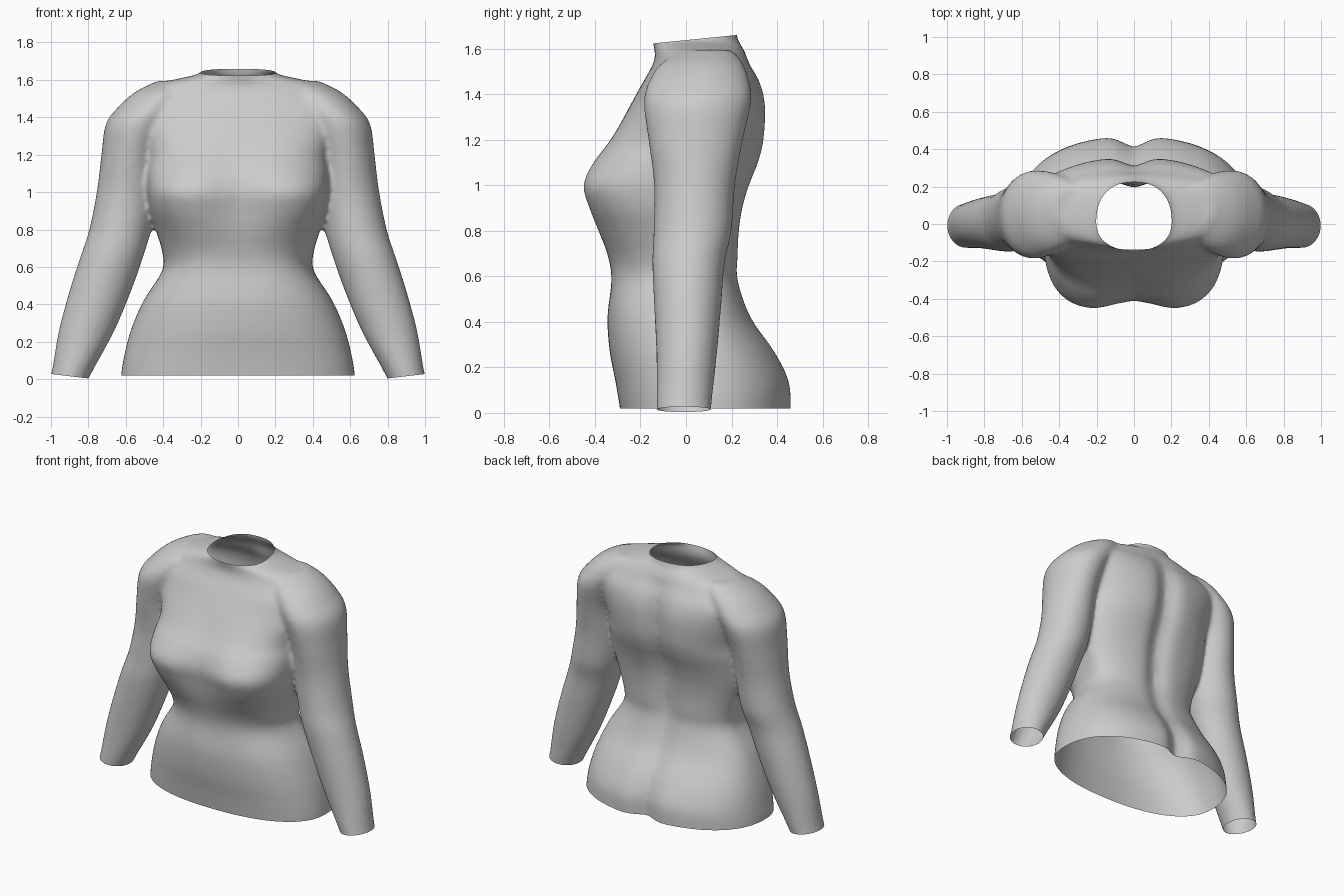
import bpy, bmesh, math
from mathutils import Vector

cube = bpy.data.objects.get("Cube")
if cube:
    bpy.data.objects.remove(cube)

cloth = bpy.data.materials.new("light grey cloth")
cloth.use_nodes = True
GREY = (0.6, 0.6, 0.6, 1)
cloth.diffuse_color = GREY
cloth.node_tree.nodes["Principled BSDF"].inputs["Base Color"].default_value = GREY

# Torso sections: z, half width, front y, back y, front groove, back groove, front squareness
TORSO = [
    (-.12, .63, -.27, .465, 0, .06, 2.3),
    (.02, .625, -.29, .468, 0, .06, 2.3),
    (.14, .605, -.31, .46, 0, .055, 2.3),
    (.27, .57, -.335, .395, 0, .04, 2.3),
    (.42, .505, -.345, .29, 0, .03, 2.4),
    (.58, .405, -.337, .235, .01, .03, 2.5),
    (.68, .405, -.35, .235, .01, .04, 2.6),
    (.80, .44, -.405, .24, .03, .04, 2.8),
    (.90, .47, -.445, .255, .05, .045, 3.2),
    (1.0, .485, -.47, .285, .06, .05, 3.4),
    (1.1, .49, -.425, .325, .04, .05, 3.0),
    (1.2, .49, -.345, .35, .02, .05, 2.7),
    (1.35, .55, -.245, .355, 0, .045, 2.5),
    (1.45, .60, -.19, .33, 0, .03, 2.3),
    (1.52, .54, -.15, .29, 0, .015, 2.1),
    (1.57, .465, -.135, .265, 0, 0, 2),
    (1.60, .35, -.14, .25, 0, 0, 2),
    (1.625, .235, -.145, .235, 0, 0, 2),
    (1.65, .19, -.15, .225, 0, 0, 2),
    (1.74, .185, -.155, .215, 0, 0, 2),
]

# Sleeve sections: z, inner x, outer x, front y, back y
SLEEVE = [
    (-.12, .85, 1.05, -.12, .10),
    (.02, .79, 1.0, -.128, .11),
    (.25, .665, .96, -.13, .135),
    (.475, .57, .90, -.14, .155),
    (.66, .505, .84, -.148, .17),
    (.80, .465, .795, -.142, .20),
    (1.0, .435, .755, -.14, .215),
    (1.2, .42, .73, -.165, .25),
    (1.36, .36, .708, -.185, .285),
    (1.45, .30, .645, -.165, .28),
    (1.535, .25, .55, -.11, .25),
    (1.595, .24, .43, -.01, .20),
]


def smooth_rows(rows, steps=4):
    """Pass a smooth curve through the section values."""
    out = []
    for i in range(len(rows) - 1):
        quad = [rows[max(i - 1, 0)], rows[i], rows[i + 1], rows[min(i + 2, len(rows) - 1)]]
        for s in range(steps):
            t = s / steps
            out.append([b + .5 * t * (c - a + t * (2*a - 5*b + 4*c - d + t * (3*(b - c) + d - a)))
                        for a, b, c, d in zip(*quad)])
    return out + [list(rows[-1])]


def power(v, p):
    return math.copysign(abs(v) ** (2 / p), v)


def torso_point(row, a):
    z, w, front, back, front_groove, back_groove, p = row
    c, s = math.cos(a), math.sin(a)
    mid = .04
    if s < 0:
        x, y = w * power(c, p), mid + (mid - front) * power(s, p)
        y += front_groove * math.exp(-(x / .16) ** 2)
    else:
        x, y = w * power(c, 2.3), mid + (back - mid) * power(s, 2.3)
        y -= back_groove * math.exp(-(x / .075) ** 2)
    return x, y, z


def sleeve_point(side):
    def point(row, a):
        z, inner, outer, front, back = row
        x = (inner + outer) / 2 + (outer - inner) / 2 * math.cos(a)
        y = (front + back) / 2 + (back - front) / 2 * math.sin(a)
        return side * x, y, z
    return point


def loft(bm, rows, point, count=96):
    """Closed solid through all sections."""
    rings = [[bm.verts.new(point(r, math.tau * k / count)) for k in range(count)]
             for r in smooth_rows(rows)]
    for low, high in zip(rings, rings[1:]):
        for k in range(count):
            n = (k + 1) % count
            bm.faces.new((low[k], low[n], high[n], high[k]))
    bm.faces.new(rings[0][::-1])
    bm.faces.new(rings[-1])


def cut(bm, co, normal, keep):
    """Open the shell beyond a plane, among the faces that pass the test."""
    faces = [f for f in bm.faces if keep(f.calc_center_median())]
    geom = faces + list({e for f in faces for e in f.edges}) + list({v for f in faces for v in f.verts})
    bmesh.ops.bisect_plane(bm, geom=geom, plane_co=co, plane_no=Vector(normal).normalized(),
                           clear_outer=True)


# Solid body and both sleeves
bm = bmesh.new()
loft(bm, TORSO, torso_point)
for side in (1, -1):
    loft(bm, SLEEVE, sleeve_point(side))
bmesh.ops.recalc_face_normals(bm, faces=bm.faces)
mesh = bpy.data.meshes.new("long_sleeve_top")
bm.to_mesh(mesh)
bm.free()
top = bpy.data.objects.new("long_sleeve_top", mesh)
bpy.context.collection.objects.link(top)

# Fuse into one skin and soften the seams
fuse = top.modifiers.new("fuse", "REMESH")
fuse.mode = "VOXEL"
fuse.voxel_size = .014
soften = top.modifiers.new("soften", "SMOOTH")
soften.factor = .5
soften.iterations = 10
graph = bpy.context.evaluated_depsgraph_get()
skin = bpy.data.meshes.new_from_object(top.evaluated_get(graph))
top.modifiers.clear()

# Open the hem, cuffs and collar
bm = bmesh.new()
bm.from_mesh(skin)
cut(bm, (0, 0, .02), (0, 0, -1), lambda c: abs(c.x) < .7 and c.z < .2)
for side in (1, -1):
    cut(bm, (side * .895, 0, .015), (side * .118, 0, -1), lambda c: c.x * side > .7 and c.z < .2)
cut(bm, (0, 0, 1.637), (0, -.1, 1), lambda c: abs(c.x) < .3 and c.z > 1.5)
for f in bm.faces:
    f.smooth = True
bm.to_mesh(skin)
bm.free()
top.data = skin
skin.name = "long_sleeve_top"
skin.materials.clear()
skin.materials.append(cloth)
